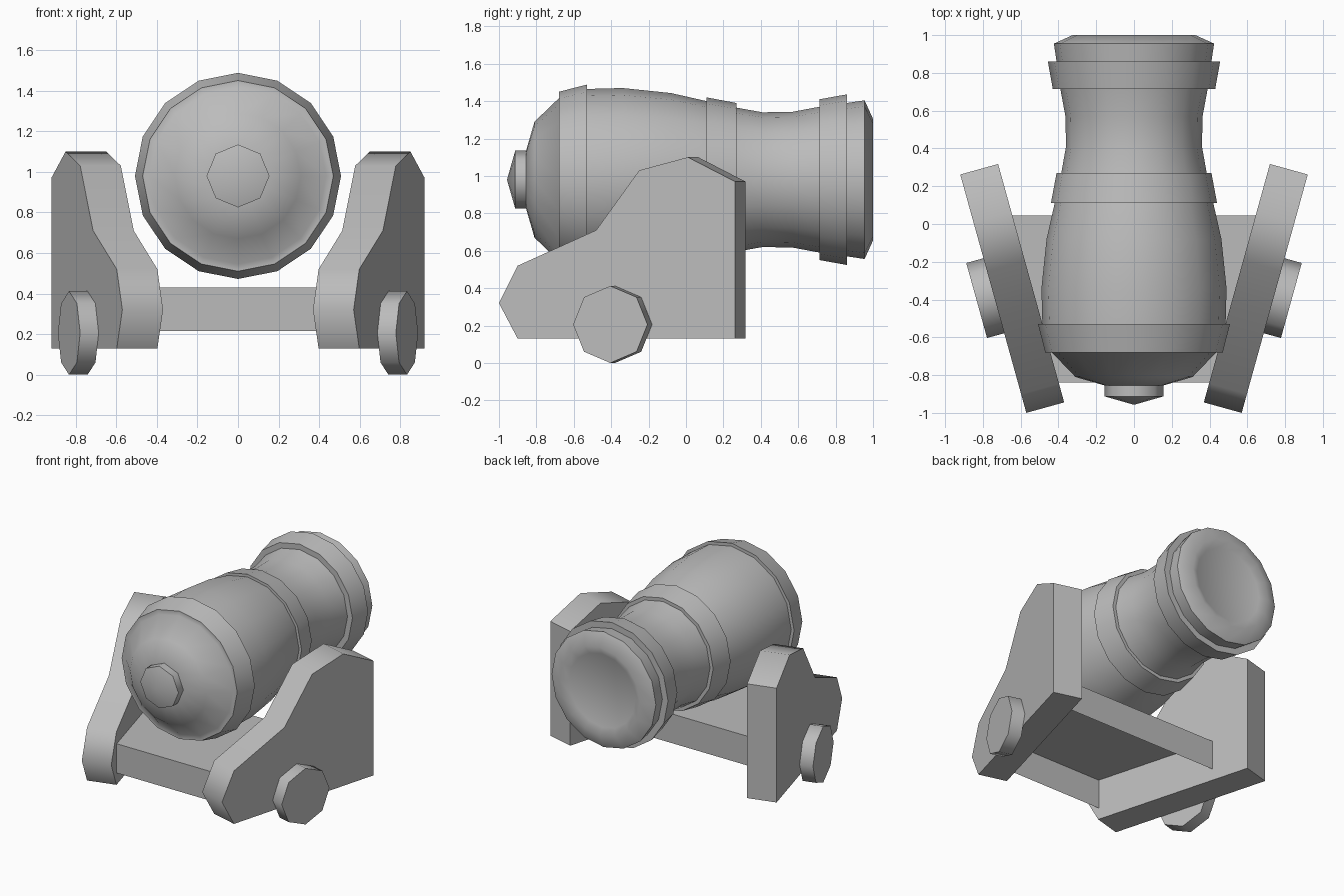
import bpy, bmesh, math
from mathutils import Vector

if "Cube" in bpy.data.objects:
    bpy.data.objects.remove(bpy.data.objects["Cube"])

AXIS_Z = 0.98                       # height of the barrel axis
TOE = math.radians(15.5)            # splay of the carriage cheeks
ALONG = Vector((math.sin(TOE), math.cos(TOE), 0))
OUT = Vector((math.cos(TOE), -math.sin(TOE), 0))

grey = bpy.data.materials.new("iron grey")
grey.diffuse_color = (0.5, 0.5, 0.5, 1)
grey.use_nodes = True
grey.node_tree.nodes["Principled BSDF"].inputs["Base Color"].default_value = grey.diffuse_color


def finish(bm, name, recalc=True):
    if recalc:
        bmesh.ops.recalc_face_normals(bm, faces=bm.faces)
    me = bpy.data.meshes.new(name)
    bm.to_mesh(me)
    bm.free()
    me.materials.append(grey)
    ob = bpy.data.objects.new(name, me)
    bpy.context.collection.objects.link(ob)
    bpy.context.view_layer.objects.active = ob
    ob.select_set(True)
    bpy.ops.object.shade_smooth_by_angle(angle=math.radians(60))
    ob.select_set(False)


def lathe(name, profile, sides):
    """Turn (radius, y) points around the barrel axis, capping both ends."""
    bm = bmesh.new()
    rings = []
    for r, y in profile:
        if r == 0:
            rings.append([bm.verts.new((0, y, AXIS_Z))] * sides)
        else:
            rings.append([bm.verts.new((r * math.sin(2 * math.pi * i / sides), y,
                                        AXIS_Z + r * math.cos(2 * math.pi * i / sides)))
                          for i in range(sides)])
    for a, b in zip(rings, rings[1:]):
        for i in range(sides):
            j = (i + 1) % sides
            bm.faces.new(list(dict.fromkeys((a[i], a[j], b[j], b[i]))))
    for ring, (r, y) in ((rings[0], profile[0]), (rings[-1], profile[-1])):
        if r:
            bm.faces.new(ring)
    finish(bm, name)


def slab(name, points, depth, side):
    """Extrude an outline on the outer cheek plane inward by depth."""
    bm = bmesh.new()
    mirror = Vector((side, 1, 1))
    outer = [bm.verts.new(p * mirror) for p in points]
    inner = [bm.verts.new((p - OUT * depth) * mirror) for p in points]
    bm.faces.new(outer)
    bm.faces.new(inner)
    n = len(points)
    for i in range(n):
        j = (i + 1) % n
        bm.faces.new((outer[i], outer[j], inner[j], inner[i]))
    finish(bm, name)


# Barrel with breech dome, three raised bands and shallow muzzle
lathe("barrel", [
    (0.155, -0.855), (0.31, -0.81), (0.435, -0.68),
    (0.47, -0.68), (0.508, -0.53), (0.485, -0.53),
    (0.49, -0.34), (0.463, -0.08), (0.42, 0.11),
    (0.44, 0.11), (0.41, 0.27), (0.385, 0.27),
    (0.36, 0.41), (0.363, 0.57), (0.39, 0.715),
    (0.43, 0.715), (0.456, 0.86), (0.41, 0.86),
    (0.424, 0.955), (0.325, 1.0), (0.27, 0.975)], 16)

# Breech knob
lathe("breech_knob", [(0, -0.957), (0.155, -0.913), (0.155, -0.845)], 8)

# Carriage cheeks and wheels on both sides
cheek = [(-1.0, 0.32), (-0.90, 0.52), (-0.48, 0.71), (-0.25, 1.03),
         (0.01, 1.10), (0.262, 0.97), (0.262, 0.13), (-0.90, 0.13)]
foot = Vector((0.57, -1.0, 0))
for side, label in ((1, "right"), (-1, "left")):
    pts = [foot + ALONG * ((y + 1) / math.cos(TOE)) + Vector((0, 0, z)) for y, z in cheek]
    slab(label + "_cheek", pts, 0.208, side)
    hub = Vector((0.833, -0.405, 0.206))
    pts = [hub + ALONG * (0.206 * math.sin(k * math.pi / 4))
           + Vector((0, 0, 0.206 * math.cos(k * math.pi / 4))) for k in range(8)]
    slab(label + "_wheel", pts, 0.095, side)

# Bed between the cheeks: an open-bottomed tapered box
bm = bmesh.new()
corners = [(-0.44, -0.84), (0.44, -0.84), (0.68, 0.045), (-0.68, 0.045)]
low = [bm.verts.new((x, y, 0.215)) for x, y in corners]
top = [bm.verts.new((x, y, 0.43)) for x, y in corners]
bm.faces.new(top)
for i in range(4):
    j = (i + 1) % 4
    bm.faces.new((low[i], low[j], top[j], top[i]))
finish(bm, "bed", recalc=False)
